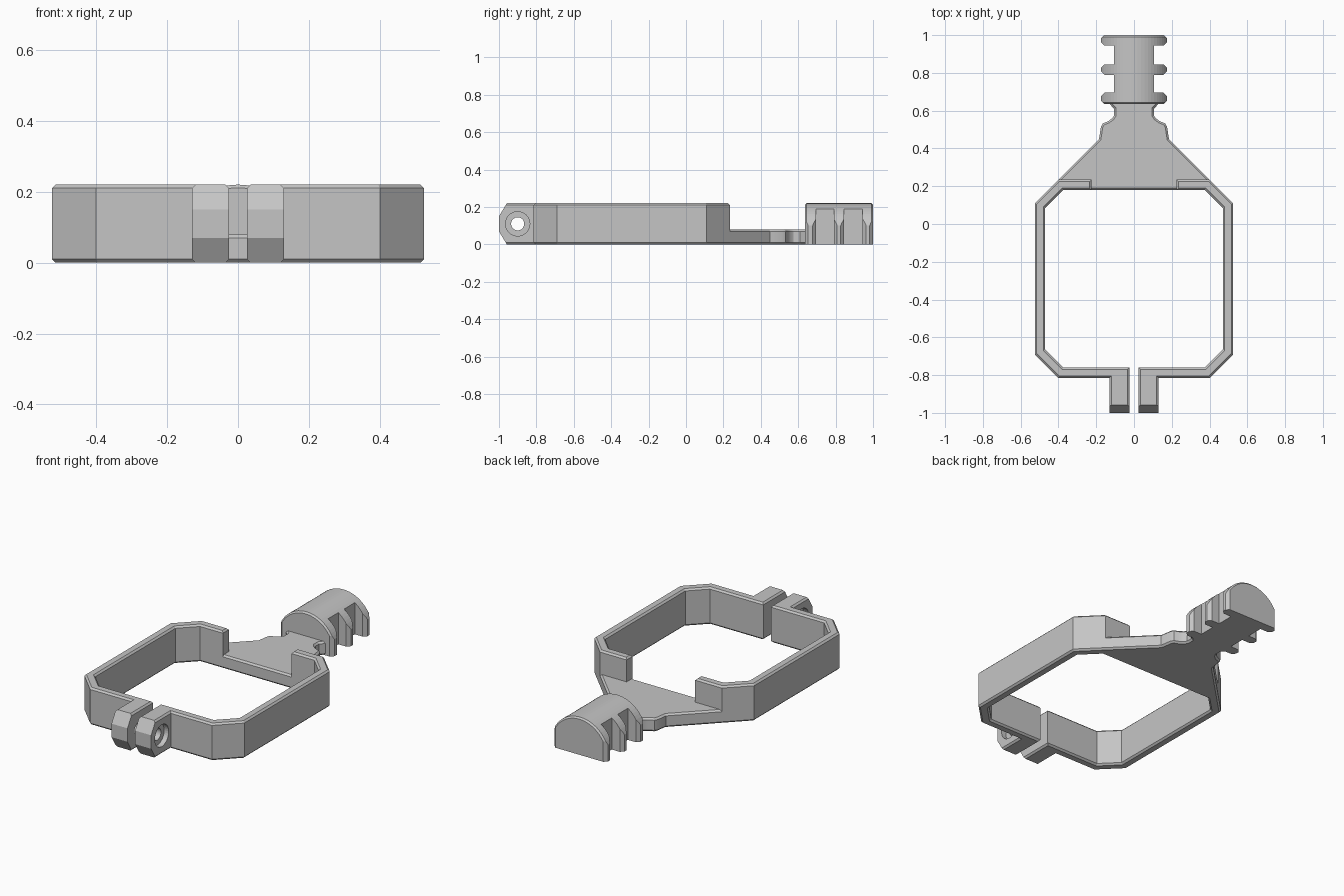
import bpy, bmesh, math
from mathutils import Vector

if "Cube" in bpy.data.objects:
    bpy.data.objects.remove(bpy.data.objects["Cube"])

H = 0.22        # full height
PLATE = 0.08    # neck plate height
BEV = 0.01      # edge chamfer

grey = bpy.data.materials.new("light grey plastic")
grey.diffuse_color = (0.56, 0.56, 0.56, 1)
grey.use_nodes = True
grey.node_tree.nodes["Principled BSDF"].inputs["Base Color"].default_value = grey.diffuse_color


def prism(outline, vec, mapper):
    """Closed outline extruded along vec."""
    bm = bmesh.new()
    face = bm.faces.new([bm.verts.new(mapper(*p)) for p in outline])
    ext = bmesh.ops.extrude_face_region(bm, geom=[face])
    bmesh.ops.translate(bm, vec=vec, verts=[v for v in ext["geom"] if isinstance(v, bmesh.types.BMVert)])
    bmesh.ops.recalc_face_normals(bm, faces=bm.faces)
    return bm


def bevel(bm, rule):
    """Chamfer the edges whose midpoint and direction satisfy the rule."""
    edges = []
    for e in bm.edges:
        a, b = e.verts[0].co, e.verts[1].co
        if rule((a + b) / 2, (b - a).normalized()):
            edges.append(e)
    bmesh.ops.bevel(bm, geom=edges, offset=BEV, segments=1, affect='EDGES', profile=0.5)


def make(name, bm, helper=False):
    me = bpy.data.meshes.new(name)
    bm.to_mesh(me)
    bm.free()
    ob = bpy.data.objects.new(name, me)
    bpy.context.collection.objects.link(ob)
    me.materials.append(grey)
    if helper:
        ob.hide_render = True
        ob.hide_viewport = True
    return ob


def boolean(ob, cutter, op):
    m = ob.modifiers.new(op.lower(), 'BOOLEAN')
    m.object, m.operation, m.solver = cutter, op, 'EXACT'


def smooth(ob):
    bpy.ops.object.select_all(action='DESELECT')
    ob.select_set(True)
    bpy.context.view_layer.objects.active = ob
    bpy.ops.object.shade_smooth_by_angle(angle=math.radians(25))


def flat(x, y):
    return Vector((x, y, 0))


# Half of the split octagonal clamp, with its clamping tab
half = [(0.025, -1), (0.13, -1), (0.13, -0.815), (0.40, -0.815), (0.525, -0.69),
        (0.525, 0.11), (0.40, 0.235), (0.225, 0.235), (0.225, 0.18), (0.375, 0.18),
        (0.47, 0.085), (0.47, -0.665), (0.375, -0.76), (0.025, -0.76)]
bm = prism(half, (0, 0, H), flat)
bevel(bm, lambda m, d: abs(d.z) < 0.1 and m.y > -0.99
      and not (m.z < 0.01 and m.y > 0.2)
      and not (m.z < 0.01 and abs(m.x - 0.225) < 0.01))
# Sloped ends of the tab
for z0, z1 in ((0.15, H), (0.07, 0)):
    s = 1 if z1 > z0 else -1
    cut = bmesh.ops.bisect_plane(bm, geom=bm.verts[:] + bm.edges[:] + bm.faces[:],
                                 plane_co=(0, -1, z0), plane_no=(0, -abs(z1 - z0), s * 0.042),
                                 clear_outer=True)
    rim = [g for g in cut["geom_cut"] if isinstance(g, bmesh.types.BMEdge)]
    bmesh.ops.holes_fill(bm, edges=rim, sides=0)
bmesh.ops.recalc_face_normals(bm, faces=bm.faces)
clamp = make("clamp_frame", bm)

# Bolt hole and its counterbore
for name, r, x0, x1 in (("bolt_hole_cutter", 0.035, -0.05, 0.2),
                        ("counterbore_cutter", 0.065, 0.10, 0.2)):
    ring = [(-0.9 + r * math.cos(i * math.tau / 32), 0.11 + r * math.sin(i * math.tau / 32)) for i in range(32)]
    bm = prism(ring, (x1 - x0, 0, 0), lambda y, z: Vector((x0, y, z)))
    boolean(clamp, make(name, bm, True), 'DIFFERENCE')
clamp.modifiers.new("mirror", 'MIRROR').use_mirror_merge = False
smooth(clamp)

# Tapered neck plate between clamp and grip
side = [(0.225, 0.18), (0.225, 0.235), (0.40, 0.235), (0.185, 0.45), (0.175, 0.515), (0.165, 0.533),
        (0.135, 0.545), (0.115, 0.56), (0.105, 0.575), (0.105, 0.61), (0.13, 0.636), (0.13, 0.66)]
bm = prism(side + [(-x, y) for x, y in reversed(side)], (0, 0, PLATE), flat)
bevel(bm, lambda m, d: abs(d.z) < 0.1 and (0.24 < m.y < 0.655 or m.y < 0.19))
smooth(make("neck_plate", bm))

# Ribbed grip: ribbed plan outline trimmed to a domed section
core, rib, c = 0.105, 0.175, 0.018
side = []
for y0, y1 in ((0.635, 0.695), (0.79, 0.845), (0.945, 1.0)):
    side += [(core, y0), (rib - c, y0), (rib, y0 + c), (rib, y1 - c), (rib - c, y1), (core, y1)]
bm = prism(side + [(-x, y) for x, y in reversed(side)], (0, 0, H + 0.1), flat)
bmesh.ops.translate(bm, vec=(0, 0, -0.05), verts=bm.verts)
grip = make("ribbed_grip", bm)

R, zc = 0.188, 0.032
w = rib + 0.002
a0 = math.asin((0.10 - zc) / R)
dome = [(w, 0)]
for i in range(25):
    a = a0 + (math.pi - 2 * a0) * i / 24
    dome.append((R * math.cos(a), zc + R * math.sin(a)))
dome.append((-w, 0))
bm = prism(dome, (0, 0.367, 0), lambda x, z: Vector((x, 0.634, z)))
bevel(bm, lambda m, d: abs(d.y) < 0.1 and m.z > 0.11)
boolean(grip, make("dome_trimmer", bm, True), 'INTERSECT')
smooth(grip)
